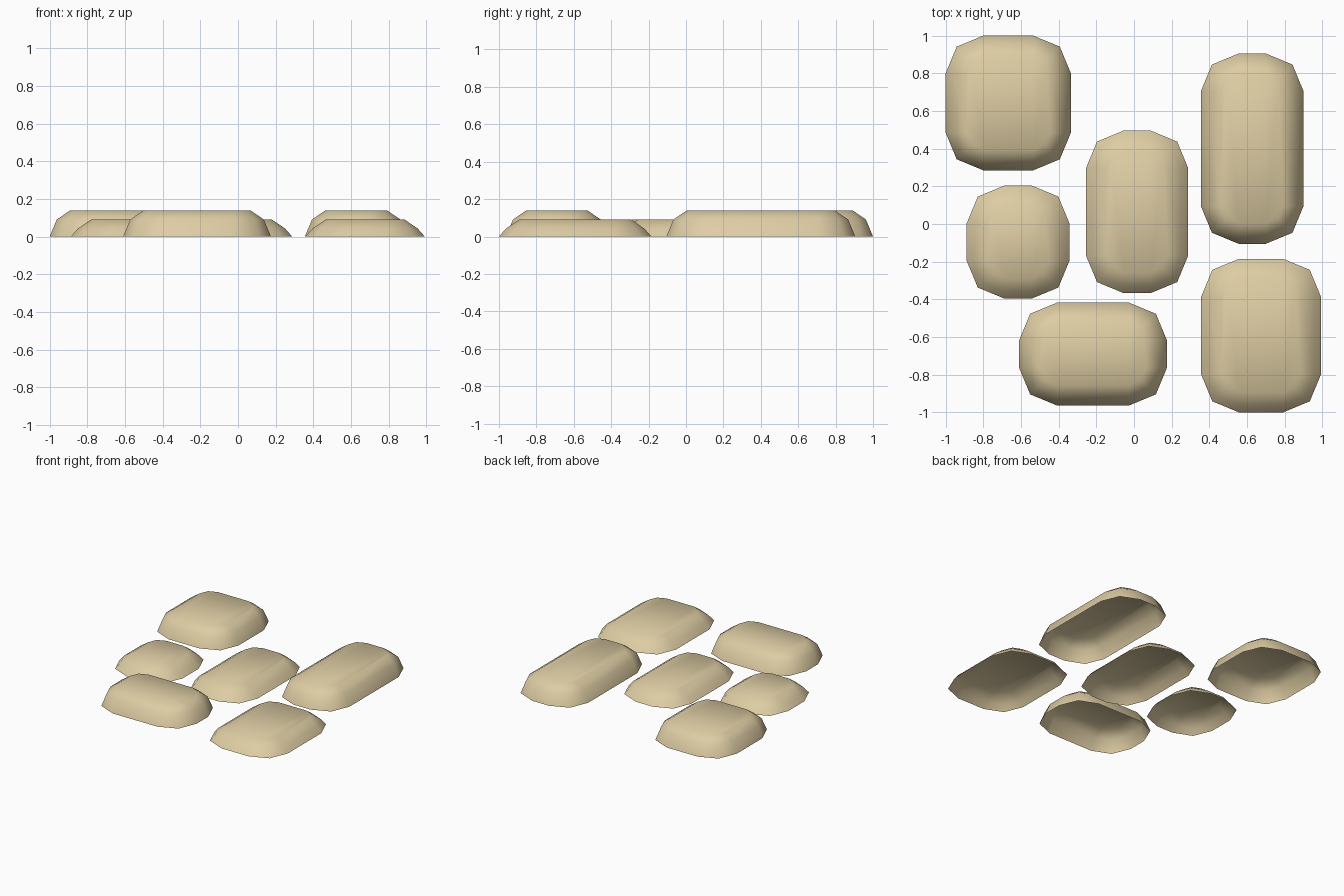
import bpy, bmesh, math

if "Cube" in bpy.data.objects:
    bpy.data.objects.remove(bpy.data.objects["Cube"])

# Single sandy stone colour
stone_mat = bpy.data.materials.new("sandstone")
stone_mat.diffuse_color = (0.73, 0.61, 0.37, 1)
stone_mat.use_nodes = True
stone_mat.node_tree.nodes["Principled BSDF"].inputs["Base Color"].default_value = stone_mat.diffuse_color


def rounded_ring(bm, x0, x1, y0, y1, inset, z):
    """Rectangle with two-segment round corners, shrunk by inset."""
    r = 0.2 - inset
    centres = [(x1 - 0.2, y1 - 0.2), (x0 + 0.2, y1 - 0.2),
               (x0 + 0.2, y0 + 0.2), (x1 - 0.2, y0 + 0.2)]
    ring = []
    for q, (cx, cy) in enumerate(centres):
        for k in range(3):
            a = math.radians(90 * q + 45 * k)
            ring.append(bm.verts.new((cx + r * math.cos(a), cy + r * math.sin(a), z)))
    return ring


def stone(name, x0, x1, y0, y1, height):
    """Low paving stone: sloped sides, bevelled shoulder, flat top, open below."""
    bm = bmesh.new()
    rings = [rounded_ring(bm, x0, x1, y0, y1, i, z)
             for i, z in ((0, 0), (0.038, height - 0.047), (0.107, height))]
    for a, b in zip(rings, rings[1:]):
        for i in range(12):
            j = (i + 1) % 12
            bm.faces.new((a[i], a[j], b[j], b[i]))
    # top as strips between the two rounded ends
    t = rings[-1]
    bm.faces.new((t[0], t[1], t[2], t[9], t[10], t[11]))
    bm.faces.new((t[2], t[3], t[8], t[9]))
    bm.faces.new((t[3], t[4], t[5], t[6], t[7], t[8]))
    for f in bm.faces:
        f.smooth = True
    me = bpy.data.meshes.new(name)
    bm.to_mesh(me)
    bm.free()
    me.materials.append(stone_mat)
    bpy.context.collection.objects.link(bpy.data.objects.new(name, me))


# Thick stones
stone("stone_back_left", -1.0, -0.335, 0.285, 1.0, 0.138)
stone("stone_back_right", 0.355, 0.9, -0.105, 0.905, 0.138)
stone("stone_front_left", -0.61, 0.175, -0.963, -0.418, 0.138)
# Thin stones
stone("stone_centre", -0.255, 0.288, -0.367, 0.496, 0.09)
stone("stone_left", -0.888, -0.343, -0.396, 0.204, 0.09)
stone("stone_front_right", 0.357, 0.992, -1.0, -0.185, 0.09)
